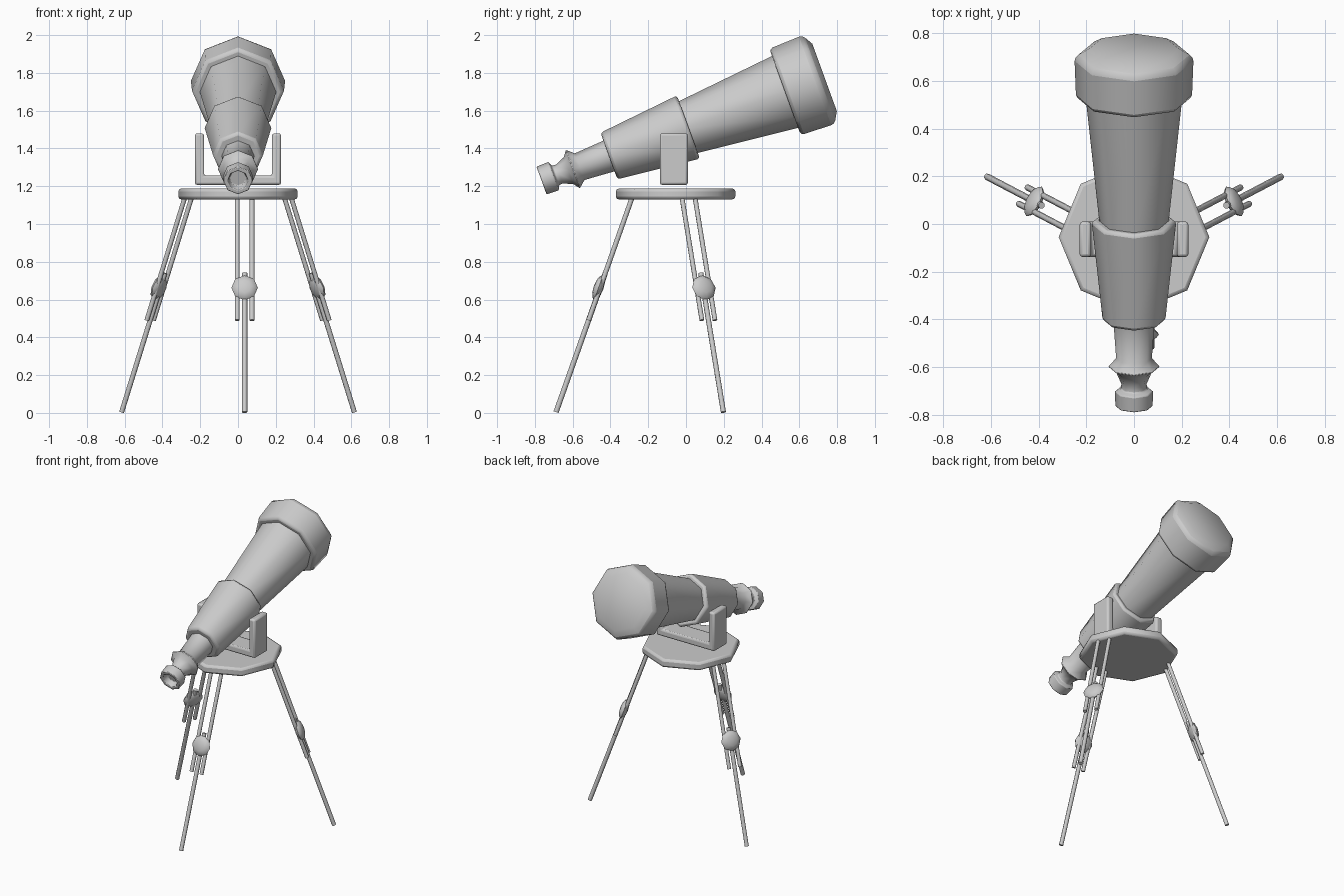
import bpy, bmesh, math
from mathutils import Vector, Matrix

if "Cube" in bpy.data.objects:
    bpy.data.objects.remove(bpy.data.objects["Cube"])

AXIS_ORIGIN = Vector((0, -0.765, 1.23))
TILT = math.radians(20)
AXIS = Matrix.Translation(AXIS_ORIGIN) @ Matrix.Rotation(TILT - math.pi / 2, 4, 'X')


def finish(name, bm, bevel=0.0, angle=50):
    bmesh.ops.recalc_face_normals(bm, faces=bm.faces)
    mesh = bpy.data.meshes.new(name)
    bm.to_mesh(mesh)
    bm.free()
    ob = bpy.data.objects.new(name, mesh)
    bpy.context.collection.objects.link(ob)
    bpy.ops.object.select_all(action='DESELECT')
    ob.select_set(True)
    bpy.context.view_layer.objects.active = ob
    bpy.ops.object.shade_smooth_by_angle(angle=math.radians(angle))
    if bevel:
        mod = ob.modifiers.new("bevel", 'BEVEL')
        mod.width = bevel
        mod.segments = 2
        mod.angle_limit = math.radians(55)
        mod.limit_method = 'ANGLE'
    return ob


def lathe(name, profile, bevel=0.0, matrix=AXIS, sides=8):
    """Revolve (position, radius) points round the axis, capping both ends."""
    bm = bmesh.new()
    rings = []
    for t, r in profile:
        rings.append([bm.verts.new(matrix @ Vector((r * math.cos(a), r * math.sin(a), t)))
                      for a in (2 * math.pi * i / sides for i in range(sides))])
    for a, b in zip(rings, rings[1:]):
        for i in range(sides):
            j = (i + 1) % sides
            bm.faces.new((a[i], a[j], b[j], b[i]))
    bm.faces.new(rings[0])
    bm.faces.new(rings[-1])
    return finish(name, bm, bevel)


def rod(name, a, b, radius):
    a, b = Vector(a), Vector(b)
    rot = (b - a).to_track_quat('Z', 'Y').to_matrix().to_4x4()
    lathe(name, [(0, radius), ((b - a).length, radius)],
          matrix=Matrix.Translation(a) @ rot)


# Telescope tube, from eyepiece to dew shield
lathe("eyepiece", [(0.04, 0.045), (0.0, 0.055), (0.0, 0.078), (0.068, 0.08),
                   (0.078, 0.055), (0.1, 0.053), (0.152, 0.075), (0.177, 0.108),
                   (0.215, 0.075), (0.39, 0.087)], 0.004)
lathe("rear_tube", [(0.38, 0.131), (0.828, 0.178)], 0.015)
lathe("main_tube", [(0.8, 0.143), (1.4, 0.205)])
lathe("dew_shield", [(1.372, 0.243), (1.56, 0.25), (1.595, 0.19)], 0.018)

# Round table on top of the tripod
lathe("tripod_table", [(1.13, 0.316), (1.188, 0.316)], 0.015,
      Matrix.Translation((0, -0.055, 0)))

# U-shaped cradle as one extruded profile
bm = bmesh.new()
outline = [(-0.228, 1.207), (0.228, 1.207), (0.228, 1.48), (0.18, 1.48),
           (0.18, 1.256), (-0.18, 1.256), (-0.18, 1.48), (-0.228, 1.48)]
face = bm.faces.new([bm.verts.new((x, -0.138, z)) for x, z in outline])
ext = bmesh.ops.extrude_face_region(bm, geom=[face])
bmesh.ops.translate(bm, vec=(0, 0.148, 0),
                    verts=[v for v in ext["geom"] if isinstance(v, bmesh.types.BMVert)])
finish("cradle", bm, 0.012)


# Tripod legs: two upper rails, a sliding lower rod and a clamp knob
def leg(name, top, foot):
    top, foot = Vector(top), Vector(foot)
    along = foot - top
    side = along.cross(Vector((0, 0, 1))).normalized()
    normal = side.cross(along).normalized()
    if normal.z < 0:
        normal = -normal

    def at(z):
        return top + along * ((top.z - z) / (top.z - foot.z))

    for s, label in ((-1, "a"), (1, "b")):
        off = side * 0.039 * s
        rod(f"{name}_upper_rail_{label}", top + off, at(0.49) + off, 0.013)
    rod(f"{name}_lower_rod", at(0.74), foot, 0.014)
    bm = bmesh.new()
    rot = normal.to_track_quat('Z', 'Y').to_matrix().to_4x4()
    bmesh.ops.create_uvsphere(
        bm, u_segments=8, v_segments=6, radius=0.07,
        matrix=Matrix.Translation(at(0.66) + normal * 0.008) @ rot @ Matrix.Diagonal((1, 1, 0.38, 1)))
    finish(f"{name}_clamp", bm)


leg("front_leg", (0.035, -0.287, 1.135), (0.035, -0.688, 0.004))
for s, label in ((1, "right"), (-1, "left")):
    leg(f"{label}_leg", (s * 0.265, 0.014, 1.135), (s * 0.616, 0.198, 0.004))
